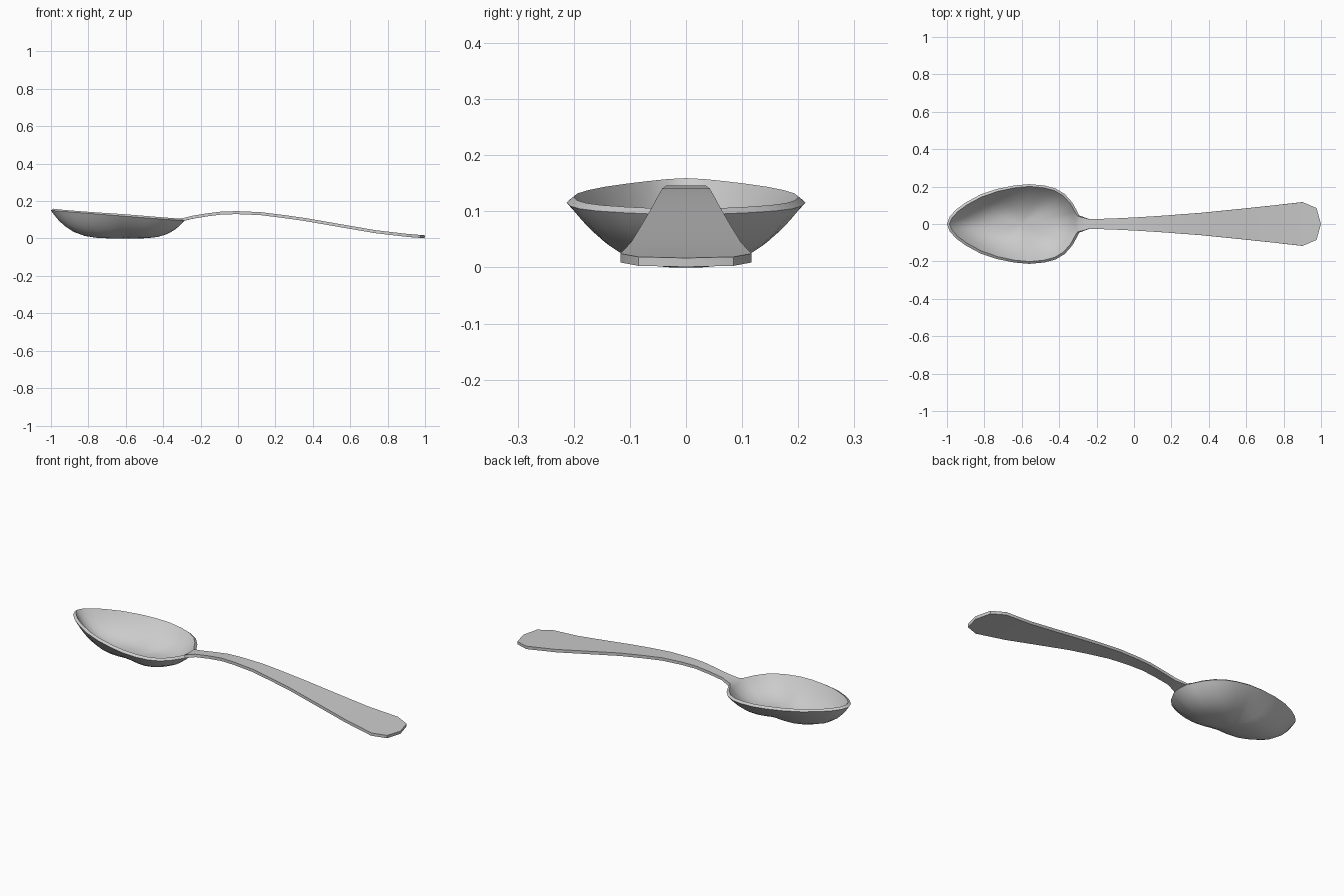
import bpy, bmesh, math

if "Cube" in bpy.data.objects:
    bpy.data.objects.remove(bpy.data.objects["Cube"])

# Half outline of the bowl from neck to tip: (x, half width)
BOWL = [(-.292, .045), (-.305, .07), (-.33, .115), (-.37, .16), (-.42, .19),
        (-.48, .206), (-.56, .213), (-.64, .206), (-.73, .188), (-.82, .158),
        (-.90, .115), (-.95, .078), (-.985, .04)]
# Handle stations: (x, half width, underside height)
HANDLE = [(-.24, .027, .106), (-.16, .028, .119), (-.08, .031, .129),
          (0, .035, .130), (.12, .042, .125), (.24, .051, .110),
          (.36, .060, .093), (.55, .079, .060), (.73, .098, .029),
          (.90, .117, .009)]
CX = -.6                                   # deepest point of the bowl
RINGS = [1, .96, .9, .82, .7, .55, .38, .2]

bm = bmesh.new()

# Bowl: concentric copies of the outline sinking to the base
loop = ([(-.288, 0)] + BOWL + [(-1, 0)] + [(x, -y) for x, y in reversed(BOWL)])
n = len(loop)
rings = []
for s in RINGS:
    ring = []
    for x, y in loop:
        power = 2 + 2 * math.cos(math.atan2(y, x - CX)) ** 2
        rim = .150 - .078 * (x + 1)
        ring.append(bm.verts.new((CX + (x - CX) * s, y * s, rim * s ** power)))
    rings.append(ring)
for a, b in zip(rings, rings[1:]):
    for i in range(n):
        j = (i + 1) % n
        bm.faces.new((a[i], a[j], b[j], b[i]))
base = bm.verts.new((CX, 0, 0))
for i in range(n):
    bm.faces.new((base, rings[-1][i], rings[-1][(i + 1) % n]))

# Handle: strip continuing from the neck, ending in a shallow point
rows = [[rings[0][-1], rings[0][0], rings[0][1]]]
for x, w, z in HANDLE:
    rows.append([bm.verts.new((x, y, z)) for y in (-w, 0, w)])
rows.append([bm.verts.new(p) for p in
             ((.975, -.085, .003), (.998, 0, .001), (.975, .085, .003))])
for a, b in zip(rows, rows[1:]):
    for j in range(2):
        bm.faces.new((a[j], b[j], b[j + 1], a[j + 1]))

mesh = bpy.data.meshes.new("spoon")
bm.to_mesh(mesh)
bm.free()
spoon = bpy.data.objects.new("spoon", mesh)
bpy.context.collection.objects.link(spoon)

# Metal thickness, added upwards from the underside
solid = spoon.modifiers.new("thickness", 'SOLIDIFY')
solid.thickness = .016
solid.offset = 1

bpy.context.view_layer.objects.active = spoon
spoon.select_set(True)
bpy.ops.object.modifier_apply(modifier=solid.name)
bpy.ops.object.shade_smooth_by_angle(angle=math.radians(35))
